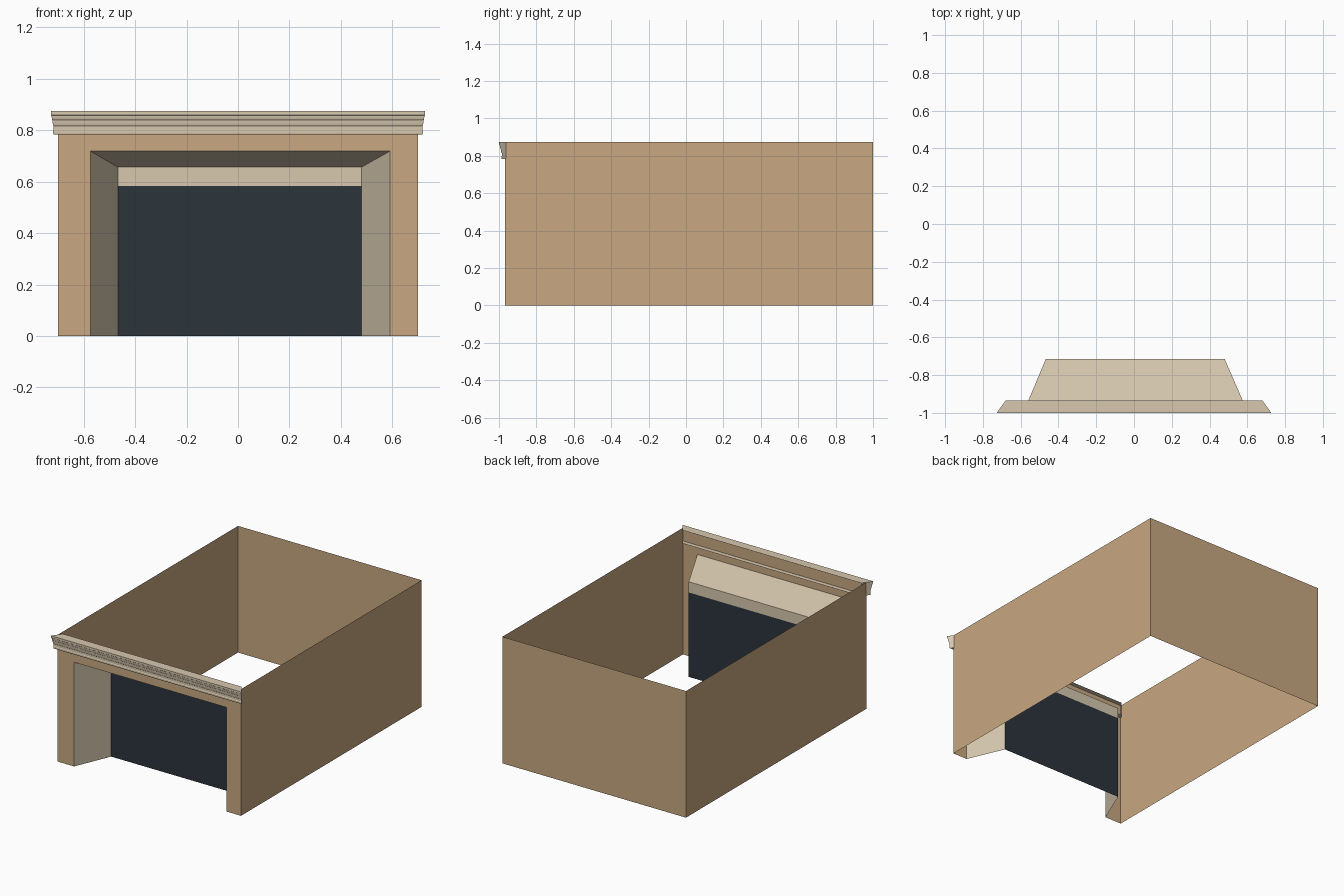
import bpy

if "Cube" in bpy.data.objects:
    bpy.data.objects.remove(bpy.data.objects["Cube"])

W, H = 0.70, 0.873             # shell half width and height
YF, YB = -0.967, 1.0           # shell front and back
YR = -0.715                    # depth of the recessed door
OL, OR, OT = -0.573, 0.59, 0.718   # opening in the front wall
IL, IR, IT = -0.467, 0.48, 0.656   # narrower inner end of the recess
DOOR_TOP = 0.582


def material(name, rgb):
    m = bpy.data.materials.new(name)
    m.diffuse_color = (*rgb, 1)
    m.use_nodes = True
    m.node_tree.nodes["Principled BSDF"].inputs["Base Color"].default_value = m.diffuse_color
    return m


def sheet(name, verts, faces, mat):
    me = bpy.data.meshes.new(name)
    me.from_pydata(verts, [], faces)
    me.materials.append(mat)
    me.update()
    ob = bpy.data.objects.new(name, me)
    bpy.context.collection.objects.link(ob)
    return ob


def panel(name, x0, x1, z0, z1, y, mat):
    return sheet(name, [(x0, y, z0), (x1, y, z0), (x1, y, z1), (x0, y, z1)],
                 [(0, 1, 2, 3)], mat)


tan = material("tan_wall", (0.58, 0.39, 0.22))
beige = material("beige_trim", (0.68, 0.58, 0.43))
dark = material("dark_door", (0.024, 0.034, 0.044))

# Side and back walls, open above and below
corners = [(W, YF), (W, YB), (-W, YB), (-W, YF)]
verts = [(x, y, z) for z in (0, H) for x, y in corners]
sheet("side_and_back_walls", verts, [(i, i + 1, i + 5, i + 4) for i in range(3)], tan)

# Front wall with the opening cut out
outline = [(-W, 0), (OL, 0), (OL, OT), (OR, OT), (OR, 0), (W, 0), (W, H), (-W, H)]
sheet("front_wall", [(x, YF, z) for x, z in outline], [tuple(range(8))], tan)

# Splayed jambs and sloping soffit
outer = [(OL, YF, 0), (OL, YF, OT), (OR, YF, OT), (OR, YF, 0)]
inner = [(IL, YR, 0), (IL, YR, IT), (IR, YR, IT), (IR, YR, 0)]
sheet("recess_reveal", outer + inner,
      [(i, i + 4, i + 5, i + 1) for i in range(3)], beige)

# Header strip and dark door at the back of the recess
panel("door_header", IL, IR, DOOR_TOP, IT, YR, beige)
panel("door", IL, IR, 0, DOOR_TOP, YR, dark)

# Cornice moulding: profile (y, z) from back top, over the front, to back bottom
profile = [(-0.935, 0.873), (-1.0, 0.873), (-1.0, 0.859), (-0.996, 0.856),
           (-0.995, 0.848), (-0.993, 0.840), (-0.991, 0.838), (-0.990, 0.828),
           (-0.988, 0.818), (-0.985, 0.815), (-0.985, 0.799), (-0.987, 0.796),
           (-0.987, 0.787), (-0.985, 0.782), (-0.935, 0.782)]
n = len(profile)


def end_x(y):
    return 0.727 - 0.72 * (y + 1)   # angled ends


verts = [(s * end_x(y), y, z) for s in (-1, 1) for y, z in profile]
faces = [(i, i + 1, n + i + 1, n + i) for i in range(n - 1)]
faces += [tuple(range(n, 2 * n)), tuple(reversed(range(n)))]
sheet("cornice", verts, faces, beige)
